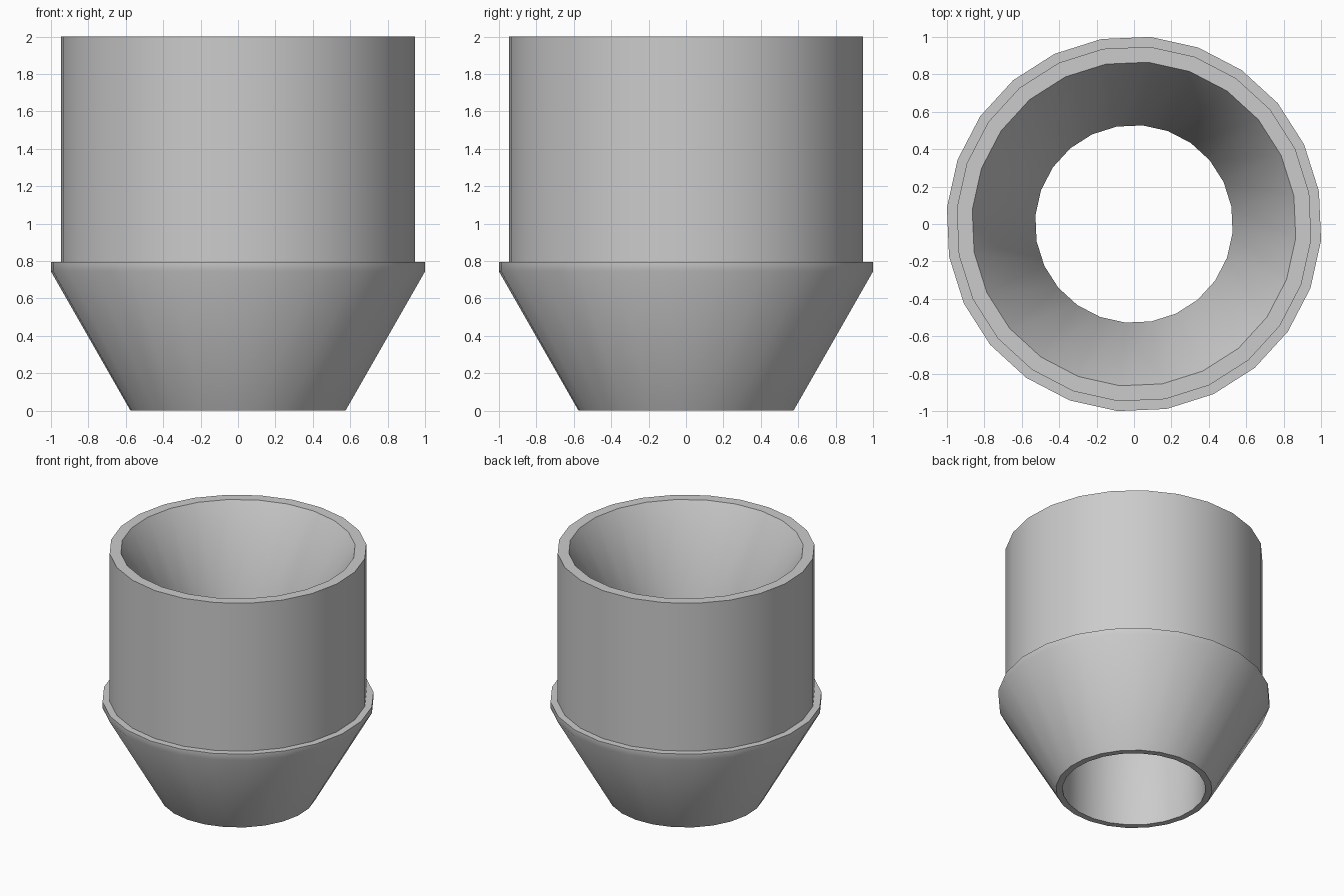
import bpy
import bmesh
from math import cos, sin, pi, radians

cube = bpy.data.objects.get("Cube")
if cube:
    bpy.data.objects.remove(cube, do_unlink=True)

SIDES = 24
PHASE = radians(10)

# Closed wall section as (radius, height): outside going up, then inside going down
SECTION = [
    (0.577, 0.0),     # bottom rim, outer
    (1.004, 0.745),   # top of the outer cone
    (1.004, 0.795),   # collar lip
    (0.951, 0.795),   # ledge meets the barrel
    (0.951, 2.0),     # top rim, outer
    (0.868, 2.0),     # top rim, inner
    (0.529, 1.41),    # funnel meets the bore
    (0.529, 0.0),     # bottom rim, inner
]

# Plain grey material
grey = bpy.data.materials.new("light grey")
grey.use_nodes = True
colour = (0.6, 0.6, 0.6, 1.0)
grey.diffuse_color = colour
grey.node_tree.nodes["Principled BSDF"].inputs["Base Color"].default_value = colour


def lathe(name, section, material):
    """Sweep a closed section around the z axis."""
    bm = bmesh.new()
    rings = []
    for i in range(SIDES):
        a = PHASE + 2 * pi * i / SIDES
        rings.append([bm.verts.new((r * cos(a), r * sin(a), z)) for r, z in section])
    count = len(section)
    for i, ring in enumerate(rings):
        after = rings[(i + 1) % SIDES]
        for j in range(count):
            k = (j + 1) % count
            bm.faces.new((ring[j], after[j], after[k], ring[k]))
    bmesh.ops.recalc_face_normals(bm, faces=bm.faces[:])
    mesh = bpy.data.meshes.new(name)
    bm.to_mesh(mesh)
    bm.free()
    mesh.materials.append(material)
    obj = bpy.data.objects.new(name, mesh)
    bpy.context.collection.objects.link(obj)
    return obj


# Hollow nozzle: tapered base, collar, barrel and inner funnel
nozzle = lathe("nozzle_body", SECTION, grey)

bpy.ops.object.select_all(action="DESELECT")
nozzle.select_set(True)
bpy.context.view_layer.objects.active = nozzle
bpy.ops.object.shade_smooth_by_angle(angle=radians(40))
